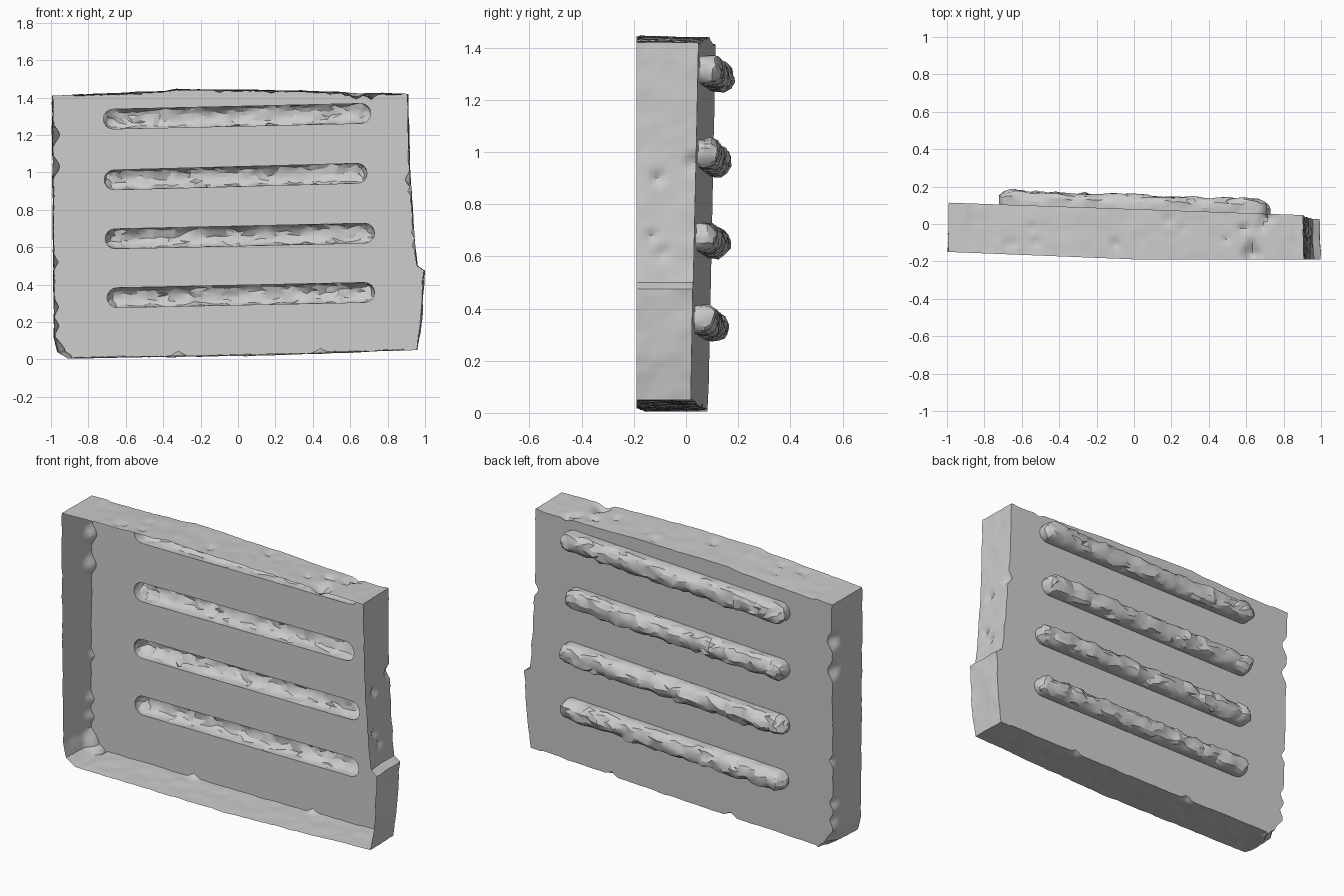
import bpy, bmesh, math, random
from mathutils import Vector, noise

cube = bpy.data.objects.get("Cube")
if cube:
    bpy.data.objects.remove(cube, do_unlink=True)
random.seed(4)

GREY = (0.6, 0.6, 0.6, 1)
stone = bpy.data.materials.new("stone grey")
stone.use_nodes = True
stone.diffuse_color = GREY
stone.node_tree.nodes["Principled BSDF"].inputs["Base Color"].default_value = GREY


def finish(bm, name, angle):
    mesh = bpy.data.meshes.new(name)
    bm.to_mesh(mesh)
    bm.free()
    mesh.materials.append(stone)
    obj = bpy.data.objects.new(name, mesh)
    bpy.context.collection.objects.link(obj)
    bpy.ops.object.select_all(action="DESELECT")
    bpy.context.view_layer.objects.active = obj
    obj.select_set(True)
    bpy.ops.object.shade_smooth_by_angle(angle=math.radians(angle))
    return obj


def panel_y(x, z):
    """Depth of the slightly tilted back panel."""
    return 0.065 - 0.035 * x + 0.02 * (z - 0.7)


def front_y(x):
    return max(-0.19, -0.185 - 0.04 * (x + 0.1)) if x < 0 else -0.19


def bridge(bm, rings):
    for a, b in zip(rings, rings[1:]):
        for i in range(len(a)):
            j = (i + 1) % len(a)
            bm.faces.new((a[i], a[j], b[j], b[i]))


# Uneven slab outline in x, z, resampled finely for worn edges
CORNERS = [(-0.995, 1.41), (-0.4, 1.435), (-0.33, 1.445), (0.2, 1.44), (0.91, 1.42),
           (0.92, 1.02), (0.94, 0.72), (0.96, 0.5), (0.998, 0.475), (0.985, 0.22),
           (0.96, 0.05), (0.1, 0.02), (-0.91, 0.005), (-0.965, 0.04), (-0.985, 0.12),
           (-0.99, 0.6)]
outline = []
for i, c in enumerate(CORNERS):
    a, b = Vector(c), Vector(CORNERS[(i + 1) % len(CORNERS)])
    n = max(1, round((b - a).length / 0.02))
    outline += [a.lerp(b, k / n) for k in range(n)]

# Chips in the wall: x, y, z, radius
chips = [(-0.98, 0.1, 1.2, 0.06), (-0.98, 0.09, 1.03, 0.06), (-0.99, 0.1, 0.52, 0.035),
         (-0.99, 0.08, 0.28, 0.04), (-0.98, 0.08, 0.18, 0.04), (-0.94, 0.08, 0.05, 0.08),
         (0.93, -0.11, 0.9, 0.035), (0.95, -0.13, 0.68, 0.03), (0.95, -0.09, 0.61, 0.03),
         (0.92, 0.03, 0.96, 0.04), (0.63, -0.16, 1.43, 0.06),
         (-0.32, 0.07, 0.01, 0.04), (0.44, 0.04, 0.03, 0.03)]
chips += [(random.uniform(-0.95, 0.85), random.uniform(-0.12, 0.07), 1.43,
           random.uniform(0.02, 0.035)) for _ in range(14)]


def wall_point(p, s):
    """Point of the wall; s runs from the panel (0) to the open rim (1)."""
    side = abs(p.x) > 0.89 and p.z_ < 1.405 if hasattr(p, "z_") else abs(p.x) > 0.89
    inward = Vector((-math.copysign(1, p.x), 0)) if side else Vector((0, 1 if p.y < 0.7 else -1))
    y = panel_y(*p) * (1 - s) + front_y(p.x) * s
    where = Vector((p.x, y, p.y))
    push = 0.007 * (1 - s) + 0.004 * noise.noise(where * 11) + 0.003 * noise.noise(where * 30)
    for x, cy, z, r in chips:
        d = (where - Vector((x, cy, z))).length
        if d < r:
            push += 0.75 * (r - d)
    q = p + inward * push
    return Vector((q.x, panel_y(*q) * (1 - s) + front_y(q.x) * s, q.y))


# Rim wall, open at the front
bm = bmesh.new()
rows = 12
bridge(bm, [[bm.verts.new(wall_point(p, k / rows)) for p in outline] for k in range(rows + 1)])
finish(bm, "rim_wall", 35)


# Grooves pressed through the panel: left x, right x, left z, right z
GROOVES = [(-0.72, 0.71, 1.285, 1.315), (-0.715, 0.69, 0.96, 0.995),
           (-0.71, 0.73, 0.645, 0.675), (-0.70, 0.73, 0.33, 0.358)]
RADIUS = 0.053


def stadium(groove, r):
    """Loop of x, z points at distance r round the groove's spine."""
    a = Vector((groove[0] + RADIUS, groove[2]))
    b = Vector((groove[1] - RADIUS, groove[3]))
    pts = []
    for start, end, turn in ((a, b, 0), (b, a, math.pi)):
        up = Vector((math.sin(turn), math.cos(turn))) * r
        pts += [start.lerp(end, k / 38) + up for k in range(38)]
        for k in range(8):
            t = turn + math.pi * k / 8
            pts.append(end + Vector((math.sin(t), math.cos(t))) * r)
    return pts


def groove_point(p, depth):
    """Rough rocky surface, tidy where it meets the panel."""
    at = Vector((p.x, depth, p.y))
    rough = noise.noise_vector(at * 17) * 0.016 + noise.noise_vector(at * 37) * 0.009
    rough *= min(1, depth / 0.04)
    return Vector((p.x, panel_y(*p) + depth, p.y)) + rough


PROFILE = [(1, 0), (1.02, 0.022), (0.98, 0.045), (0.78, 0.064), (0.42, 0.075), (0, 0.079)]
for i, groove in enumerate(GROOVES):
    bm = bmesh.new()
    bridge(bm, [[bm.verts.new(groove_point(p, depth)) for p in stadium(groove, RADIUS * f)]
                for f, depth in PROFILE])
    bmesh.ops.remove_doubles(bm, verts=bm.verts, dist=0.0005)
    bmesh.ops.triangulate(bm, faces=bm.faces)
    bmesh.ops.recalc_face_normals(bm, faces=bm.faces)
    finish(bm, f"groove_{i + 1}", 24)

# Back panel with the groove openings cut out
bm = bmesh.new()
loops = [[wall_point(p, 0) for p in outline]]
loops += [[groove_point(p, 0) for p in stadium(g, RADIUS)] for g in GROOVES]
edges = []
for loop in loops:
    verts = [bm.verts.new(p) for p in loop]
    edges += [bm.edges.new((v, verts[(i + 1) % len(verts)])) for i, v in enumerate(verts)]
bmesh.ops.triangle_fill(bm, edges=edges, use_beauty=True, normal=(0, 1, 0))
finish(bm, "back_panel", 30)
